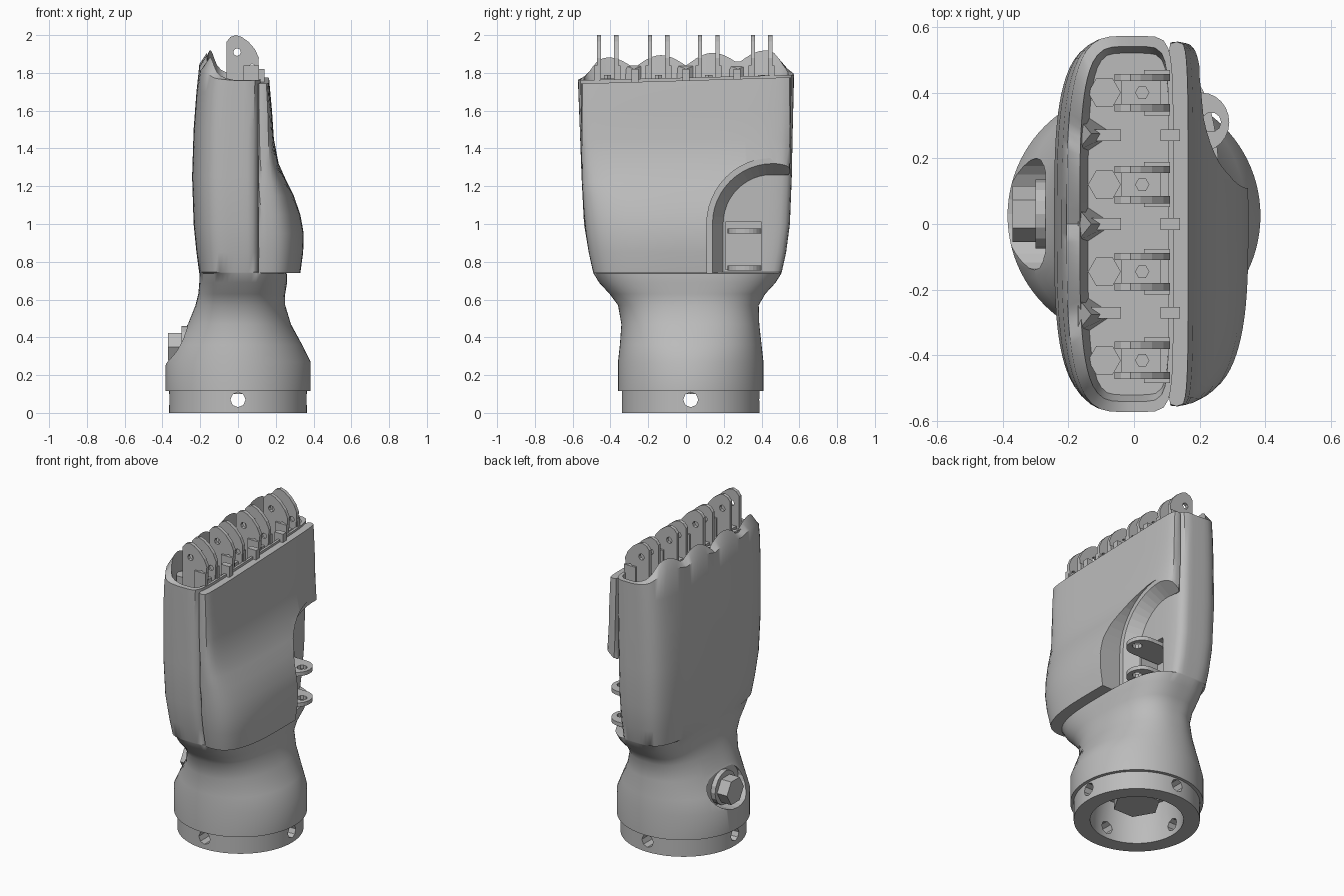
import bpy, bmesh, math
from mathutils import Vector

if "Cube" in bpy.data.objects:
    bpy.data.objects.remove(bpy.data.objects["Cube"])

grey = bpy.data.materials.new("plain grey")
grey.diffuse_color = (0.5, 0.5, 0.5, 1)
grey.use_nodes = True
grey.node_tree.nodes["Principled BSDF"].inputs["Base Color"].default_value = grey.diffuse_color

# ---------- helpers ----------
def finish(name, bm, smooth=35):
    bmesh.ops.recalc_face_normals(bm, faces=bm.faces[:])
    me = bpy.data.meshes.new(name)
    bm.to_mesh(me)
    bm.free()
    ob = bpy.data.objects.new(name, me)
    bpy.context.collection.objects.link(ob)
    me.materials.append(grey)
    if smooth:
        bpy.ops.object.select_all(action='DESELECT')
        ob.select_set(True)
        bpy.context.view_layer.objects.active = ob
        bpy.ops.object.shade_smooth_by_angle(angle=math.radians(smooth))
    return ob

def add_loft(bm, rings):
    vs = [[bm.verts.new(p) for p in r] for r in rings]
    n = len(vs[0])
    for a, b in zip(vs, vs[1:]):
        for i in range(n):
            j = (i + 1) % n
            bm.faces.new((a[i], a[j], b[j], b[i]))
    bm.faces.new(vs[0])
    bm.faces.new(vs[-1])

def loft(name, rings, smooth=35):
    bm = bmesh.new()
    add_loft(bm, rings)
    return finish(name, bm, smooth)

def prism(pts, axis, lo, hi):
    """Two rings: a 2D profile pushed along an axis."""
    def put(p, h):
        q = list(p)
        q.insert(axis, h)
        return tuple(q)
    return [[put(p, lo) for p in pts], [put(p, hi) for p in pts]]

def circle(cx, cy, r, n=12, ry=None, a0=0.0):
    return [(cx + r * math.cos(a0 + 2 * math.pi * i / n),
             cy + (ry or r) * math.sin(a0 + 2 * math.pi * i / n)) for i in range(n)]

def rect(a, b, c, d):
    return [(a, c), (b, c), (b, d), (a, d)]

def solids(name, ring_sets, smooth=0):
    bm = bmesh.new()
    for r in ring_sets:
        add_loft(bm, r)
    return finish(name, bm, smooth)

def cut(ob, cutter):
    m = ob.modifiers.new("cut", 'BOOLEAN')
    m.operation, m.solver, m.object = 'DIFFERENCE', 'EXACT', cutter
    cutter.hide_render = True
    cutter.hide_viewport = True

def section(z, x0, c, x1, y0, y1, nb, nf, count=96):
    """Rounded outline, back and front halves squared by nb and nf, evenly spaced."""
    ym, hy = (y0 + y1) / 2, (y1 - y0) / 2
    dense = []
    for i in range(1441):
        t = 2 * math.pi * i / 1440
        co, s = math.cos(t), math.sin(t)
        n, h = (nf, x1 - c) if co > 0 else (nb, c - x0)
        dense.append((c + math.copysign(h * abs(co) ** (2 / n), co),
                      ym + math.copysign(hy * abs(s) ** (2 / n), s)))
    acc = [0.0]
    for a, b in zip(dense, dense[1:]):
        acc.append(acc[-1] + math.dist(a, b))
    out, k = [], 0
    for i in range(count):
        d = acc[-1] * i / count
        while acc[k + 1] < d:
            k += 1
        f = (d - acc[k]) / max(acc[k + 1] - acc[k], 1e-9)
        a, b = dense[k], dense[k + 1]
        out.append((a[0] + (b[0] - a[0]) * f, a[1] + (b[1] - a[1]) * f, z))
    return out

# ---------- wrist and hand shell: socket, cuff, neck, hand, open rim ----------
CY = 0.025
def ring(z, r):
    return section(z, -r, 0, r, CY - r, CY + r, 2, 2)

rings = [ring(0.24, 0.25), ring(0.1, 0.27), ring(0, 0.27), ring(0, 0.365),
         ring(0.115, 0.365), ring(0.115, 0.385), ring(0.27, 0.385)]
for s in [(0.36, -0.335, 0, 0.34, -0.35, 0.4, 2.1, 2.1),
          (0.47, -0.265, 0, 0.28, -0.342, 0.388, 2.3, 2.3),
          (0.57, -0.225, 0, 0.25, -0.36, 0.385, 2.5, 2.5),
          (0.63, -0.21, 0, 0.25, -0.405, 0.42, 2.7, 2.7),
          (0.69, -0.205, 0, 0.26, -0.46, 0.475, 3, 3),
          (0.739, -0.205, 0, 0.26, -0.49, 0.505, 3.2, 3.2),
          (0.745, -0.206, -0.03, 0.12, -0.492, 0.507, 3.4, 8),
          (0.85, -0.22, -0.03, 0.12, -0.515, 0.53, 3.4, 8),
          (1.0, -0.235, -0.03, 0.12, -0.54, 0.55, 3.4, 8),
          (1.25, -0.243, -0.03, 0.12, -0.553, 0.56, 3.4, 8),
          (1.5, -0.235, -0.03, 0.12, -0.562, 0.565, 3.4, 8),
          (1.7, -0.22, -0.03, 0.12, -0.57, 0.57, 3.4, 8)]:
    rings.append(section(*s))

def rim(pts, rise):
    """Rim follows the finger row, higher and scalloped on the back."""
    out = []
    for x, y, z in pts:
        f = min(1, max(0, (-0.02 - x) / 0.12))
        bump = 0.35 + 0.65 * abs(math.sin(math.pi * y / 0.275))
        fade = min(1, max(0, (0.6 - abs(y)) / 0.12))
        out.append((x, y, 1.775 + 0.025 * y + f * fade * (0.03 + rise * bump + 0.02 * y)))
    return out
rings.append(rim(section(0, -0.205, -0.03, 0.12, -0.572, 0.572, 3.4, 8), 0.035))
rings.append(rim(section(0, -0.165, -0.03, 0.105, -0.54, 0.54, 3.6, 8), 0.095))
rings.append(section(1.7, -0.14, -0.03, 0.105, -0.52, 0.52, 4, 8))
shell = loft("hand_shell", rings)

# ---------- palm cover with swollen heel ----------
rows = [(0.74, 0.33, 0.49, 3), (0.85, 0.345, 0.515, 3), (0.95, 0.348, 0.53, 3),
        (1.05, 0.33, 0.54, 3), (1.15, 0.295, 0.546, 3.2), (1.22, 0.26, 0.55, 3.5),
        (1.32, 0.215, 0.552, 4), (1.45, 0.19, 0.554, 5), (1.6, 0.18, 0.555, 5)]
prings = [section(z, 0.105, 0.13, x, -w, w, 10, n) for z, x, w, n in rows]
prings.append([(x, y, 1.76 + 0.03 * y)
               for x, y, z in section(0, 0.105, 0.13, 0.165, -0.555, 0.555, 10, 5)])
palm = loft("palm_cover", prings)

# thumb opening with a sloping lip
def notch(x, o):
    r = 0.35 - o
    arc = [(0.46 - r * math.cos(a * math.pi / 24), 1.0 + r * math.sin(a * math.pi / 24))
           for a in range(13)]
    return [(x, y, z) for y, z in [(0.11 + o, 0.6)] + arc + [(0.8, 1.35 - o), (0.8, 0.6)]]
cut(palm, loft("thumb_opening_cutter", [notch(0.05, 0.1), notch(0.115, 0.09),
                                        notch(0.2, 0.03), notch(0.2, 0), notch(0.6, 0)], 0))

# thumb pocket in the shell
cut(shell, solids("thumb_pocket_cutter", [prism(rect(0.21, 0.40, 0.76, 1.01), 0, 0.0, 0.5)]))

# two hinge tabs for the thumb
tab = [(0.0, 0.22)] + [(0.205 + 0.085 * math.cos(a), 0.31 + 0.09 * math.sin(a))
       for a in [math.radians(-90 + 15 * i) for i in range(13)]] + [(0.0, 0.40)]
tabs = solids("thumb_hinge_tabs", [prism(tab, 2, z, z + 0.025) for z in (0.755, 0.95)])
cut(tabs, solids("thumb_pin_cutter", [prism(circle(0.235, 0.31, 0.03, 10), 2, 0.7, 1.1)]))

# ---------- bolt holes round the socket ----------
holes = [prism(circle(CY, 0.07, 0.04, 8), 0, a, b) for a, b in ((0.2, 0.5), (-0.5, -0.2))]
holes += [prism(circle(0, 0.07, 0.04, 8), 1, CY + a, CY + b) for a, b in ((0.2, 0.5), (-0.5, -0.2))]
cut(shell, solids("bolt_hole_cutter", holes))
solids("socket_boss", [prism(circle(0, CY, 0.14, 6), 2, 0.1, 0.26)])

# ---------- cable connector on the wrist ----------
cut(shell, solids("connector_pocket_cutter",
                  [prism(circle(CY + 0.005, 0.365, 0.17, 24, 0.115), 0, -0.6, -0.27)]))
solids("connector_plug", [prism(circle(CY + 0.005, 0.35, 0.085, 6), 0, -0.37, -0.22),
                          prism(circle(CY + 0.005, 0.355, 0.105, 16), 0, -0.3, -0.22)])

# ---------- finger hinge plates ----------
lug = [(-0.06, 1.69), (0.1, 1.69), (0.11, 1.88), (0.09, 1.925), (0.055, 1.965),
       (0.02, 1.99), (-0.01, 2.0), (-0.04, 1.99), (-0.06, 1.965)]
fingers = [-0.415, -0.145, 0.12, 0.4]
plates = solids("finger_hinge_plates", [prism(lug, 1, y + s - 0.011, y + s + 0.011)
                                        for y in fingers for s in (-0.046, 0.046)])
cut(plates, solids("finger_pin_cutter", [prism(circle(-0.005, 1.91, 0.02, 8), 1, -0.6, 0.6),
                                         prism(circle(0.075, 1.83, 0.017, 8), 1, -0.6, 0.6)]))

# blocks, feet and screws between the hinge plates
solids("finger_blocks", [prism(rect(-0.04, 0.08, 1.69, 1.77), 1, y - 0.04, y + 0.04) for y in fingers]
       + [prism(rect(0.03, 0.11, 1.69, 1.84), 1, y + s * 0.057 - 0.012, y + s * 0.057 + 0.012)
          for y in fingers for s in (-1, 1)])
solids("finger_screws", [prism(circle(-0.09, y, 0.05, 6), 2, 1.69, 1.76) for y in fingers]
       + [prism(circle(0.025, y, 0.022, 6), 2, 1.76, 1.79) for y in fingers])

# ribs between the fingers, and wedges under the scallop valleys
solids("rim_ribs", [prism(rect(a, b, 1.69, z), 1, y - 0.018, y + 0.018)
                    for y in (-0.27, 0, 0.27)
                    for a, b, z in ((-0.13, -0.04, 1.77), (0.08, 0.14, 1.82))])
solids("scallop_wedges", [[[(-0.165, y - 0.07, 1.69), (-0.165, y + 0.07, 1.69), (-0.06, y, 1.69)],
                           [(-0.17, y - 0.05, 1.84), (-0.17, y + 0.05, 1.84), (-0.13, y, 1.82)]]
                          for y in (-0.275, 0, 0.275)])
